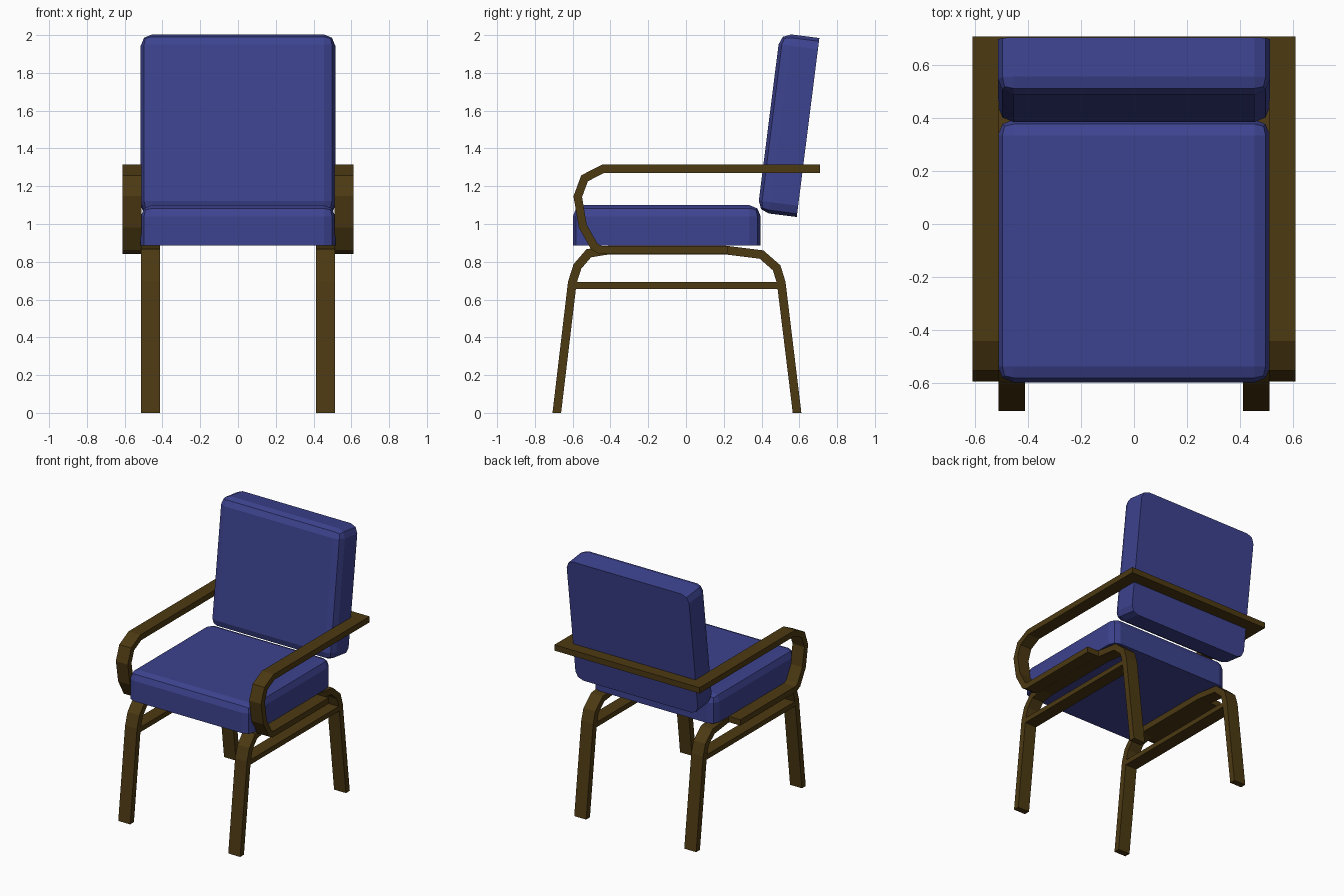
import bpy, bmesh, math
from mathutils import Vector, Matrix

if "Cube" in bpy.data.objects:
    bpy.data.objects.remove(bpy.data.objects["Cube"])


def material(name, rgb):
    m = bpy.data.materials.new(name)
    m.diffuse_color = (*rgb, 1)
    m.use_nodes = True
    m.node_tree.nodes["Principled BSDF"].inputs["Base Color"].default_value = m.diffuse_color
    return m


BLUE = material("blue fabric", (0.046, 0.056, 0.275))
WOOD = material("dark brown wood", (0.072, 0.041, 0.006))


def finish(bm, name, mat):
    bmesh.ops.recalc_face_normals(bm, faces=bm.faces[:])
    me = bpy.data.meshes.new(name)
    bm.to_mesh(me)
    bm.free()
    me.materials.append(mat)
    ob = bpy.data.objects.new(name, me)
    bpy.context.collection.objects.link(ob)
    return ob


def box(name, lo, hi, mat):
    bm = bmesh.new()
    lo, hi = Vector(lo), Vector(hi)
    size = hi - lo
    bmesh.ops.create_cube(bm, size=1, matrix=Matrix.Translation((lo + hi) / 2) @ Matrix.Diagonal((*size, 1)))
    return finish(bm, name, mat)


def strap(name, path, thick, x0, x1, mat):
    """Flat bent strip following a (y, z) centre line, extruded along x."""
    pts = [Vector(p) for p in path]
    left, right = [], []
    for i, p in enumerate(pts):
        a = (p - pts[i - 1]).normalized() if i else (pts[1] - p).normalized()
        b = (pts[i + 1] - p).normalized() if i < len(pts) - 1 else a
        t = (a + b).normalized()
        n = Vector((-t.y, t.x)) * (thick / 2 / t.dot(a))
        left.append(p + n)
        right.append(p - n)
    bm = bmesh.new()
    rings = [[bm.verts.new((x, q.x, q.y)) for x, q in ((x0, l), (x1, l), (x1, r), (x0, r))]
             for l, r in zip(left, right)]
    for A, B in zip(rings, rings[1:]):
        for k in range(4):
            bm.faces.new((A[k], A[(k + 1) % 4], B[(k + 1) % 4], B[k]))
    bm.faces.new(rings[0])
    bm.faces.new(rings[-1])
    for v in bm.verts:          # feet cut flat on the floor
        if v.co.z < 0.03:
            v.co.z = 0
    return finish(bm, name, mat)


def cushion(name, size, bevel, matrix):
    """Block with a flat sharp base and rounded top and upright edges."""
    bm = bmesh.new()
    bmesh.ops.create_cube(bm, size=1, matrix=Matrix.Diagonal((*size, 1)))
    edges = [e for e in bm.edges if max(v.co.z for v in e.verts) > 0]
    bmesh.ops.bevel(bm, geom=edges, offset=bevel, segments=2, profile=0.5, affect='EDGES')
    bm.transform(matrix)
    return finish(bm, name, BLUE)


# Cushions
cushion("seat_cushion", (1.03, 0.995, 0.215), 0.06, Matrix.Translation((0, -0.102, 0.9925)))
cushion("back_cushion", (1.03, 0.955, 0.21), 0.06,
        Matrix.Translation((0, 0.542, 1.524)) @ Matrix.Rotation(math.radians(90 - 7.2), 4, 'X'))

# Side frames: bent legs, stretcher and bent arm on each side
legs = [(-0.684, 0), (-0.602, 0.69), (-0.575, 0.775), (-0.515, 0.845), (-0.41, 0.862),
        (0.21, 0.862), (0.40, 0.838), (0.48, 0.768), (0.504, 0.69), (0.588, 0)]
arm = [(0.22, 0.862), (-0.45, 0.862), (-0.485, 0.88), (-0.547, 0.99), (-0.573, 1.145),
       (-0.537, 1.242), (-0.438, 1.293), (0.71, 1.293)]
for side, s in (("left", -1), ("right", 1)):
    strap(side + "_legs", legs, 0.046, s * 0.413, s * 0.513, WOOD)
    box(side + "_stretcher", (min(s * 0.413, s * 0.513), -0.592, 0.655),
        (max(s * 0.413, s * 0.513), 0.495, 0.692), WOOD)
    strap(side + "_arm", arm, 0.044, s * 0.511, s * 0.611, WOOD)

# Bar joining the arms behind the back cushion
box("back_bar", (-0.511, 0.61, 1.271), (0.511, 0.71, 1.315), WOOD)
